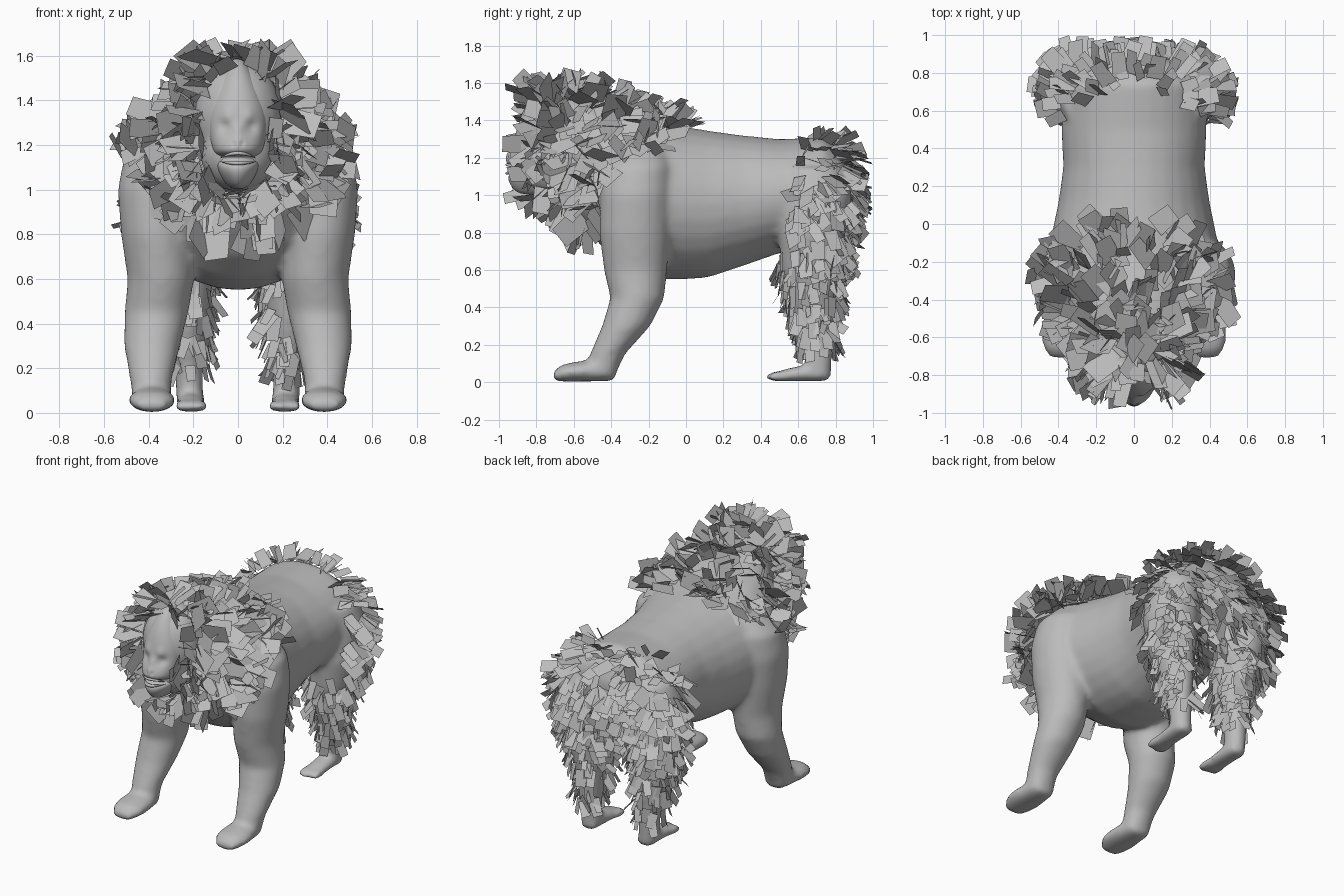
import bpy, bmesh, math, random
from mathutils import Vector, Matrix

if "Cube" in bpy.data.objects:
    bpy.data.objects.remove(bpy.data.objects["Cube"])

random.seed(7)
grey = bpy.data.materials.new("warm_grey")
grey.diffuse_color = (0.5, 0.5, 0.5, 1)
grey.use_nodes = True
grey.node_tree.nodes["Principled BSDF"].inputs["Base Color"].default_value = grey.diffuse_color


def loft(bm, rings, n=20):
    """Closed tube through rings given as (centre, u axis, v axis)."""
    loops = []
    for c, u, v in rings:
        c, u, v = Vector(c), Vector(u), Vector(v)
        loops.append([bm.verts.new(c + u * math.cos(a) + v * math.sin(a))
                      for a in (2 * math.pi * i / n for i in range(n))])
    for a, b in zip(loops, loops[1:]):
        for i in range(n):
            bm.faces.new((a[i], a[(i + 1) % n], b[(i + 1) % n], b[i]))
    bm.faces.new(loops[0])
    bm.faces.new(loops[-1])


def ball(bm, c, r):
    bmesh.ops.create_uvsphere(bm, u_segments=20, v_segments=12, radius=1,
                              matrix=Matrix.Translation(c) @ Matrix.Diagonal((*r, 1)))


def finish(name, bm, smooth=True, mods=()):
    """Turn a bmesh into an object and bake its modifiers."""
    if smooth:
        bmesh.ops.recalc_face_normals(bm, faces=bm.faces)
    me = bpy.data.meshes.new(name)
    bm.to_mesh(me)
    bm.free()
    ob = bpy.data.objects.new(name, me)
    bpy.context.collection.objects.link(ob)
    for kind, props in mods:
        m = ob.modifiers.new(kind.lower(), kind)
        for k, v in props.items():
            setattr(m, k, v)
    if mods:
        dg = bpy.context.evaluated_depsgraph_get()
        baked = bpy.data.meshes.new_from_object(ob.evaluated_get(dg))
        ob.modifiers.clear()
        ob.data = baked
    ob.data.materials.clear()
    ob.data.materials.append(grey)
    for p in ob.data.polygons:
        p.use_smooth = smooth
        p.material_index = 0
    return ob


# --- Torso, neck, skull and limbs, fused into one skin ---
bm = bmesh.new()
torso = [(0.89, 0.97, 1.12, .10), (0.85, 0.85, 1.22, .28), (0.74, 0.72, 1.31, .38),
         (0.50, 0.69, 1.30, .385), (0.30, 0.62, 1.32, .375), (0.12, 0.56, 1.345, .40),
         (0.0, 0.55, 1.365, .425), (-0.15, 0.55, 1.40, .455),
         (-0.3, 0.60, 1.45, .45), (-0.43, 0.70, 1.49, .39),
         (-0.53, 0.82, 1.52, .31), (-0.62, 0.95, 1.53, .23), (-0.68, 1.05, 1.50, .18)]
loft(bm, [((0, y, (lo + hi) / 2), (w, 0, 0), (0, 0, (hi - lo) / 2))
          for y, lo, hi, w in torso], 28)
ball(bm, (0, -.68, 1.33), (.20, .20, .25))
ball(bm, (0, -.72, 1.16), (.17, .17, .17))

# z, x, y, half width, half depth
front_leg = [(1.27, .31, -.25, .08, .12), (1.15, .355, -.26, .155, .18), (1.0, .375, -.27, .165, .19),
             (.8, .365, -.275, .16, .19), (.6, .345, -.27, .15, .17), (.45, .365, -.26, .144, .145),
             (.3, .385, -.32, .127, .13), (.15, .39, -.42, .095, .095), (.03, .385, -.45, .085, .07)]
hind_leg = [(1.15, .24, .67, .14, .17), (1.0, .265, .70, .17, .19), (.8, .27, .675, .17, .18),
            (.6, .25, .665, .14, .155), (.4, .23, .68, .095, .12), (.2, .22, .705, .065, .08),
            (.02, .215, .71, .06, .065)]
for s in (-1, 1):
    for leg in (front_leg, hind_leg):
        loft(bm, [((s * x, y, z), (rx, 0, 0), (0, ry, 0)) for z, x, y, rx, ry in leg])
    # front and hind feet: y, half width, half height
    for x, foot in ((.385, [(-.38, .07, .05), (-.46, .095, .06), (-.58, .108, .054),
                            (-.66, .098, .047), (-.71, .06, .028)]),
                    (.21, [(.77, .05, .03), (.70, .065, .05), (.58, .068, .04), (.5, .07, .03)])):
        loft(bm, [((s * x, y, h + .003), (w, 0, 0), (0, 0, h)) for y, w, h in foot])
    for k in range(4):
        ball(bm, (s * (.155 + .037 * k), .475 + .01 * abs(k - 1), .03), (.021, .06, .027))
body = finish("body", bm, mods=[
    ("REMESH", dict(mode='VOXEL', voxel_size=0.018)),
    ("SMOOTH", dict(factor=0.5, iterations=12))])

# --- Face: long muzzle with a mouth groove (z, front y, half width) ---
bm = bmesh.new()
face = [(1.0, -.88, .03), (1.03, -.925, .06), (1.08, -.955, .09), (1.115, -.95, .10),
        (1.13, -.905, .095), (1.15, -.905, .095), (1.165, -.965, .11), (1.2, -.96, .12),
        (1.25, -.93, .13), (1.32, -.91, .135), (1.38, -.90, .125), (1.46, -.87, .095),
        (1.54, -.82, .055), (1.59, -.75, .025)]
loft(bm, [((0, (yf - .66) / 2, z), (w, 0, 0), (0, (-.66 - yf) / 2, 0)) for z, yf, w in face], 24)
face = finish("face", bm, mods=[("SUBSURF", dict(levels=2))])
# eye sockets, brow, nose tip, nose bridge and nostrils: x, z, radius, push towards +y
for x, z, r, d in ((.06, 1.28, .028, .018), (.05, 1.33, .03, -.01), (0, 1.22, .03, -.012),
                   (0, 1.27, .022, -.01), (.018, 1.205, .009, .012)):
    for s in ((-1, 1) if x else (1,)):
        for v in face.data.vertices:
            if v.co.y < -.78:
                q = ((v.co.x - s * x) ** 2 + (v.co.z - z) ** 2) / r ** 2
                v.co.y += d * math.exp(-q)

# --- Lips: upper arch and lower bow ---
bm = bmesh.new()
for z0, bend in ((1.163, -.022), (1.118, .008)):
    loft(bm, [((.08 * t, -.952 + .06 * t * t, z0 + bend * t * t),
               (0, .013 * (1.1 - t * t), 0), (0, 0, .008 * (1.1 - t * t)))
              for t in (i / 5 for i in range(-5, 6))], 8)
finish("lips", bm)


# --- Fur: flat cards scattered over chosen areas of the skin ---
def fur(name, area, count, size, aspect, flow, lift, messy):
    polys = [p for p in body.data.polygons if area(p.center)]
    picks = random.choices(polys, [p.area for p in polys], k=count)
    bm = bmesh.new()
    rnd = lambda: Vector((random.gauss(0, 1), random.gauss(0, 1), random.gauss(0, 1)))
    flow = Vector(flow)
    for p in picks:
        n = p.normal
        along = flow - n * flow.dot(n)
        d = (n * lift + along + rnd() * messy).normalized()
        w = d.cross(n + rnd() * messy).normalized()
        ln = random.uniform(*size)
        wd = ln * aspect * random.uniform(.35, .55)
        base = p.center + n * .012
        pts = [base - w * wd, base + w * wd,
               base + w * wd * .85 + d * ln, base - w * wd * .85 + d * ln]
        if any(abs(q.x) > .58 or q.y < -.985 or q.y > 1 or q.z > 1.69 for q in pts):
            continue
        # keep the face uncovered
        if any(abs(q.x) < .12 and q.y < -.82 and 1.0 < q.z < 1.55 for q in pts):
            continue
        if w.cross(d).dot(n) < 0:
            pts.reverse()
        bm.faces.new([bm.verts.new(q) for q in pts])
    return finish(name, bm, smooth=False)


def mane_area(c):
    x = abs(c.x)
    return (c.y < max(-.40, -.35 + (c.z - 1.05) * 1.1) and c.y > -.72
            and c.y < .02 - .35 * x
            and c.z > .83 + .9 * max(0, x - .22))


def cheek_area(c):
    return c.y < -.6 and c.z > .95 and not (abs(c.x) < .1 and c.y < -.8)


def rump_area(c):
    return c.y > .74 - .45 * min(abs(c.x), .4) and c.z > .64


def hind_leg_area(c):
    return .2 < c.z < .7 and c.y > .5


fur("mane", mane_area, 300, (.11, .18), .85, (0, .25, -.35), .5, .28)
fur("cheek_fur", cheek_area, 190, (.10, .19), .75, (0, -.35, -.05), .7, .28)
fur("rump_fur", rump_area, 360, (.08, .14), .75, (0, .1, -.6), .5, .2)
fur("hind_leg_fur", hind_leg_area, 280, (.07, .12), .65, (0, .05, -.8), .35, .2)
